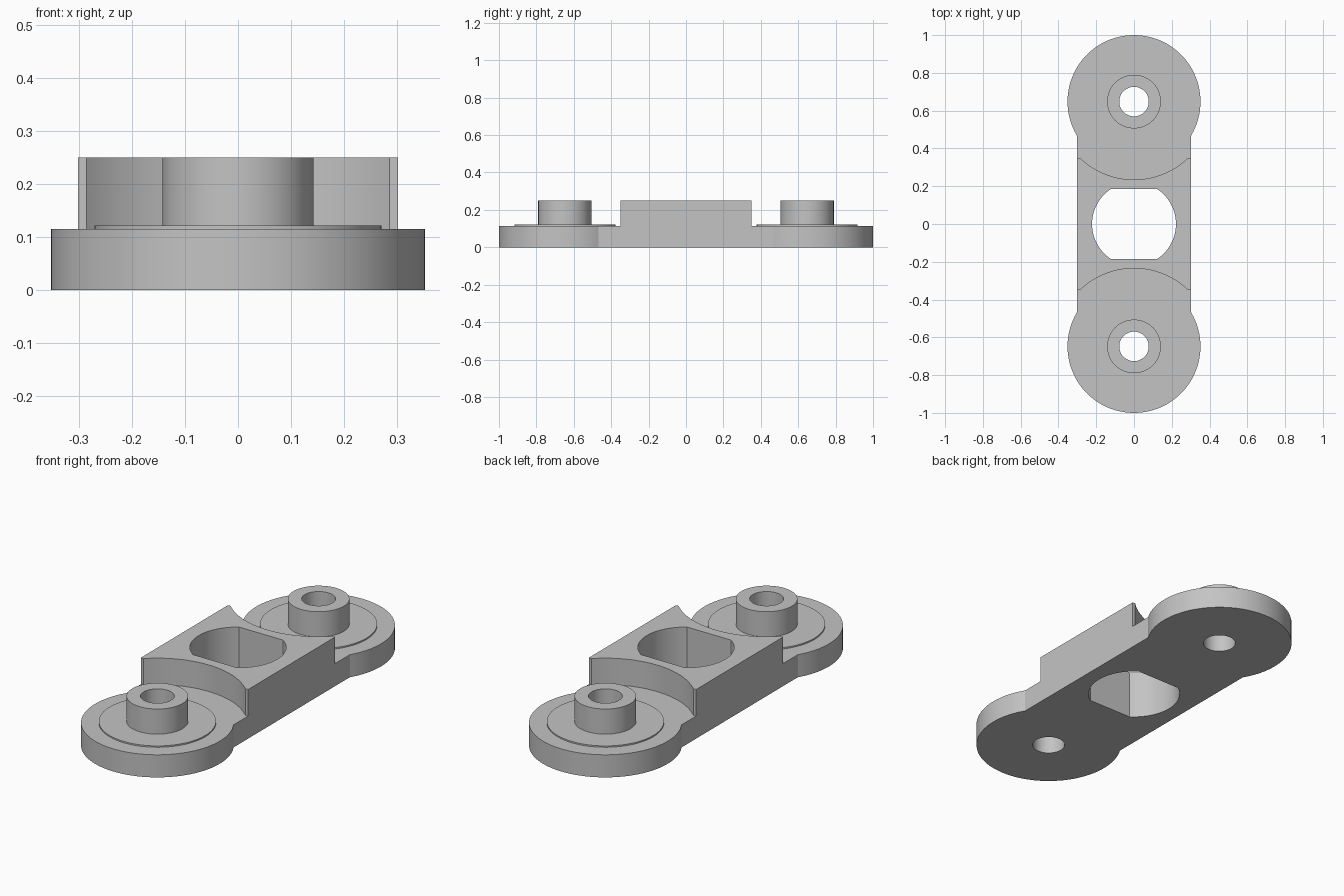
import bpy
import bmesh
import math

if "Cube" in bpy.data.objects:
    bpy.data.objects.remove(bpy.data.objects["Cube"])

# Main dimensions
END_Y, END_R = 0.648, 0.352          # rounded ends
HALF_W, BLOCK_Y = 0.302, 0.35        # bar half width, raised block half length
PLATE_Z, DISC_Z, TOP_Z = 0.115, 0.122, 0.25
DISC_R, BOSS_R, HOLE_R = 0.27, 0.142, 0.078
SCOOP_R = 0.413
SLOT_R, SLOT_Y = 0.222, 0.184

grey = bpy.data.materials.new("light grey")
grey.use_nodes = True
colour = (0.55, 0.55, 0.55, 1)
grey.diffuse_color = colour
grey.node_tree.nodes["Principled BSDF"].inputs["Base Color"].default_value = colour


def arc(cy, r, a0, a1, n):
    """Points of an arc centred on (0, cy), both ends included."""
    return [(r * math.cos(a0 + (a1 - a0) * i / n), cy + r * math.sin(a0 + (a1 - a0) * i / n))
            for i in range(n + 1)]


def circle(cy, r, n=96):
    return arc(cy, r, 0, math.tau, n)[:-1]


def turned(points):
    """Half-turn about z, which keeps the winding."""
    return [(-x, -y) for x, y in points]


def prism(name, outline, z0, z1):
    bm = bmesh.new()
    face = bm.faces.new([bm.verts.new((x, y, z0)) for x, y in outline])
    top = bmesh.ops.extrude_face_region(bm, geom=[face])
    verts = [v for v in top["geom"] if isinstance(v, bmesh.types.BMVert)]
    bmesh.ops.translate(bm, vec=(0, 0, z1 - z0), verts=verts)
    bmesh.ops.recalc_face_normals(bm, faces=bm.faces)
    mesh = bpy.data.meshes.new(name)
    bm.to_mesh(mesh)
    bm.free()
    mesh.materials.append(grey)
    obj = bpy.data.objects.new(name, mesh)
    bpy.context.collection.objects.link(obj)
    return obj


def combine(target, tool, operation):
    """Boolean the tool into the target, then drop the tool."""
    tool.hide_render = True
    mod = target.modifiers.new("bool", 'BOOLEAN')
    mod.operation, mod.solver, mod.object = operation, 'EXACT', tool
    bpy.context.view_layer.objects.active = target
    bpy.ops.object.modifier_apply(modifier=mod.name)
    bpy.data.objects.remove(tool)


# Link body: straight bar with two rounded ends
join = math.acos(HALF_W / END_R)
end = arc(END_Y, END_R, -join, math.pi + join, 120)
body = prism("link_body", end + turned(end), 0, TOP_Z)

# Lower both ends to plate height, leaving the scooped centre block
scoop = math.acos((END_Y - BLOCK_Y) / SCOOP_R)
step = arc(END_Y, SCOOP_R, -math.pi / 2 - scoop, -math.pi / 2 + scoop, 40)
step += [(0.5, BLOCK_Y), (0.5, 1.2), (-0.5, 1.2), (-0.5, BLOCK_Y)]
for outline in (step, turned(step)):
    combine(body, prism("step_cutter", outline, PLATE_Z, 0.4), 'DIFFERENCE')

# Raised disc, boss and pin hole on each end
for y in (-END_Y, END_Y):
    combine(body, prism("disc", circle(y, DISC_R), 0.06, DISC_Z), 'UNION')
    combine(body, prism("boss", circle(y, BOSS_R), 0.05, TOP_Z), 'UNION')
    combine(body, prism("pin_cutter", circle(y, HOLE_R, 64), -0.1, 0.4), 'DIFFERENCE')

# Central opening: a round hole with flats front and back
flat = math.asin(SLOT_Y / SLOT_R)
side = arc(0, SLOT_R, -flat, flat, 40)
combine(body, prism("slot_cutter", side + turned(side), -0.1, 0.4), 'DIFFERENCE')

# Smooth the round walls, keep the corners sharp
bpy.ops.object.select_all(action='DESELECT')
body.select_set(True)
bpy.context.view_layer.objects.active = body
bpy.ops.object.shade_smooth_by_angle(angle=math.radians(20))
